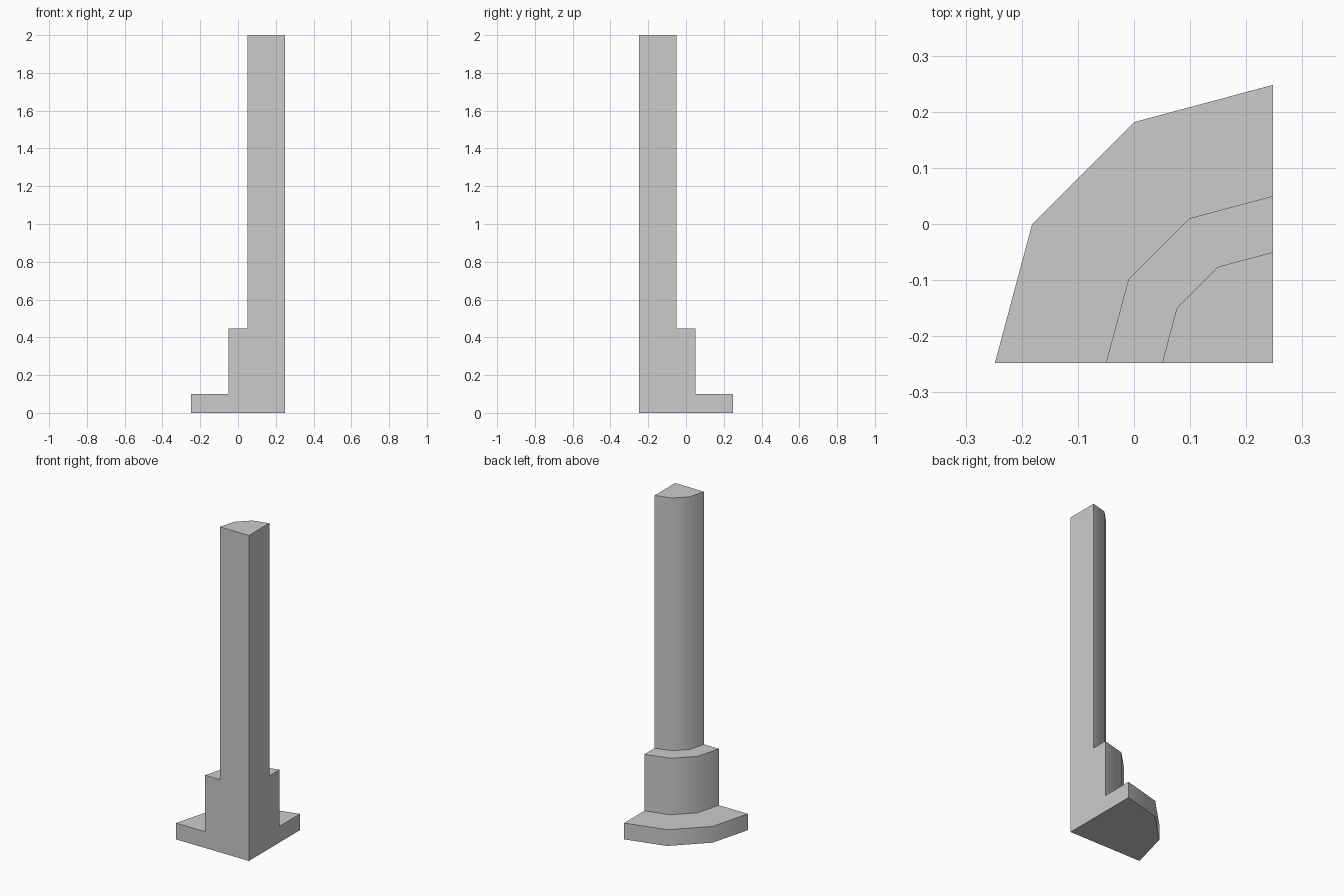
import bpy
import bmesh
import math

if "Cube" in bpy.data.objects:
    bpy.data.objects.remove(bpy.data.objects["Cube"])

CORNER = (0.248, -0.248)   # axis of the quarter-round post
SEGMENTS = 3               # facets in the quarter turn

# Stepped half-profile: (radius, height) for plinth, collar and shaft
PROFILE = [(0, 0), (0.496, 0), (0.496, 0.1), (0.298, 0.1),
           (0.298, 0.447), (0.198, 0.447), (0.198, 2), (0, 2)]

bm = bmesh.new()

# Revolve the profile through 90 degrees around the corner
rings = []
for i in range(SEGMENTS + 1):
    a = math.radians(90 + 90 * i / SEGMENTS)
    rings.append([bm.verts.new((CORNER[0] + r * math.cos(a),
                                CORNER[1] + r * math.sin(a), z))
                  for r, z in PROFILE])
for a, b in zip(rings, rings[1:]):
    for j in range(len(PROFILE) - 1):
        bm.faces.new((a[j], a[j + 1], b[j + 1], b[j]))

# Flat wall sides close the two ends
bm.faces.new(rings[0])
bm.faces.new(rings[-1])

bmesh.ops.remove_doubles(bm, verts=bm.verts[:], dist=1e-5)
bmesh.ops.recalc_face_normals(bm, faces=bm.faces[:])

mesh = bpy.data.meshes.new("corner_post")
bm.to_mesh(mesh)
bm.free()
post = bpy.data.objects.new("corner_post", mesh)
bpy.context.collection.objects.link(post)

# Smooth the curved sides, keep the steps sharp
bpy.context.view_layer.objects.active = post
post.select_set(True)
bpy.ops.object.shade_smooth_by_angle(angle=math.radians(40))
